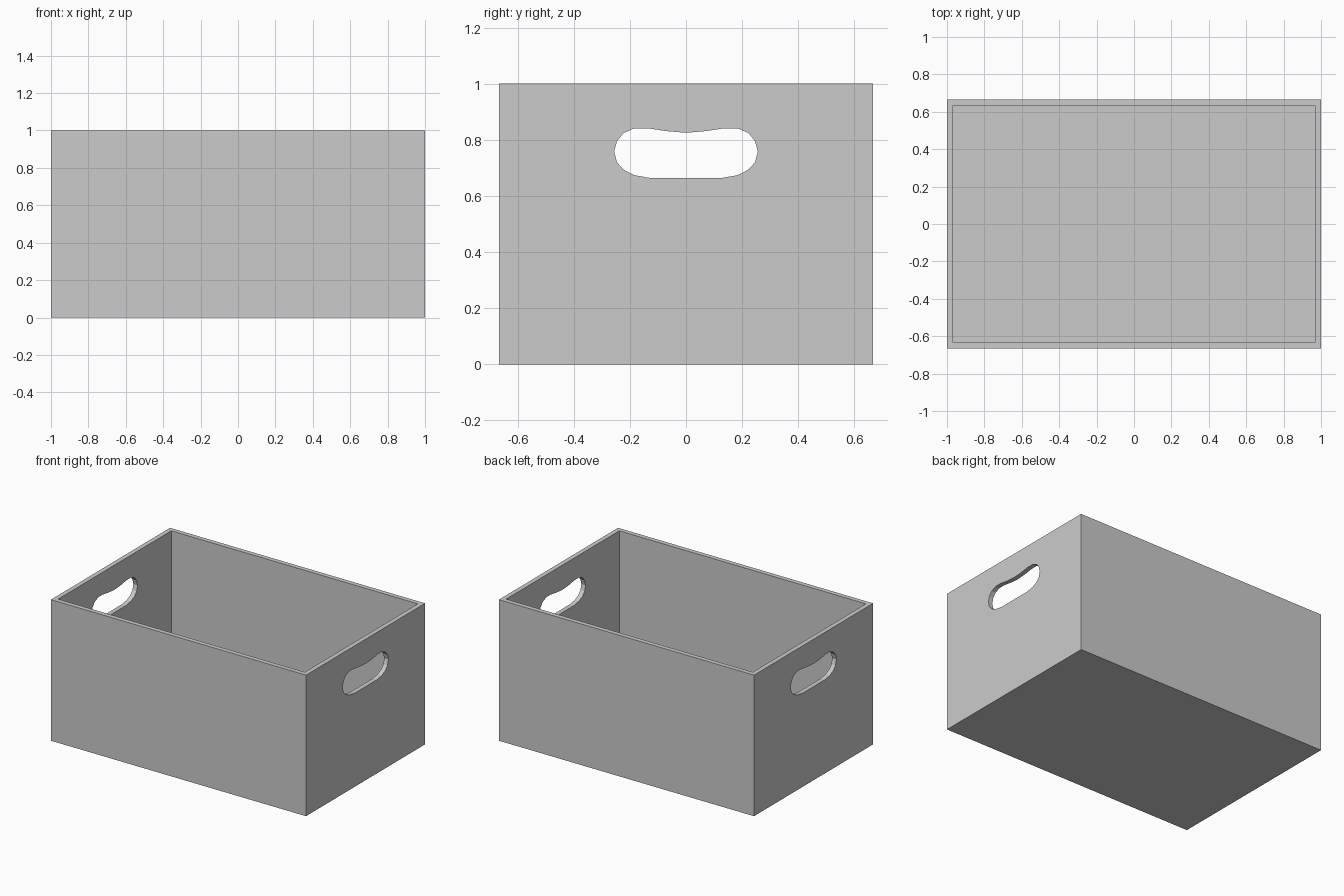
import bpy, bmesh

if "Cube" in bpy.data.objects:
    bpy.data.objects.remove(bpy.data.objects["Cube"])

LENGTH, WIDTH, HEIGHT, WALL = 2.0, 1.333, 1.0, 0.033


def make_object(name, bm):
    bmesh.ops.recalc_face_normals(bm, faces=bm.faces[:])
    mesh = bpy.data.meshes.new(name)
    bm.to_mesh(mesh)
    bm.free()
    obj = bpy.data.objects.new(name, mesh)
    bpy.context.collection.objects.link(obj)
    return obj


def extruded(name, points, direction):
    """Closed polygon pushed along a direction into a solid."""
    bm = bmesh.new()
    face = bm.faces.new([bm.verts.new(p) for p in points])
    result = bmesh.ops.extrude_face_region(bm, geom=[face], use_keep_orig=True)
    verts = [v for v in result["geom"] if isinstance(v, bmesh.types.BMVert)]
    bmesh.ops.translate(bm, verts=verts, vec=direction)
    return make_object(name, bm)


def block(name, half_x, half_y, z0, z1):
    corners = [(-half_x, -half_y, z0), (half_x, -half_y, z0),
               (half_x, half_y, z0), (-half_x, half_y, z0)]
    return extruded(name, corners, (0, 0, z1 - z0))


def cut(target, cutter):
    cutter.hide_render = True
    mod = target.modifiers.new("cut_" + cutter.name, "BOOLEAN")
    mod.operation, mod.solver, mod.object = "DIFFERENCE", "EXACT", cutter
    bpy.context.view_layer.objects.active = target
    bpy.ops.object.modifier_apply(modifier=mod.name)
    bpy.data.objects.remove(cutter)


# Crate body, hollowed from above
crate = block("crate", LENGTH / 2, WIDTH / 2, 0, HEIGHT)
cut(crate, block("inside_space", LENGTH / 2 - WALL, WIDTH / 2 - WALL, WALL, HEIGHT + 0.2))

# Hand holes through both ends: half outline in (y, z), mirrored across y
half = [(0.07, 0.831), (0.135, 0.841), (0.184, 0.841), (0.223, 0.824),
        (0.246, 0.795), (0.256, 0.758), (0.246, 0.720), (0.223, 0.694),
        (0.184, 0.674), (0.127, 0.664)]
outline = [(0, 0.825)] + half + [(-y, z) for y, z in reversed(half)]
cut(crate, extruded("hand_holes", [(-1.2, y, z) for y, z in outline], (2.4, 0, 0)))
